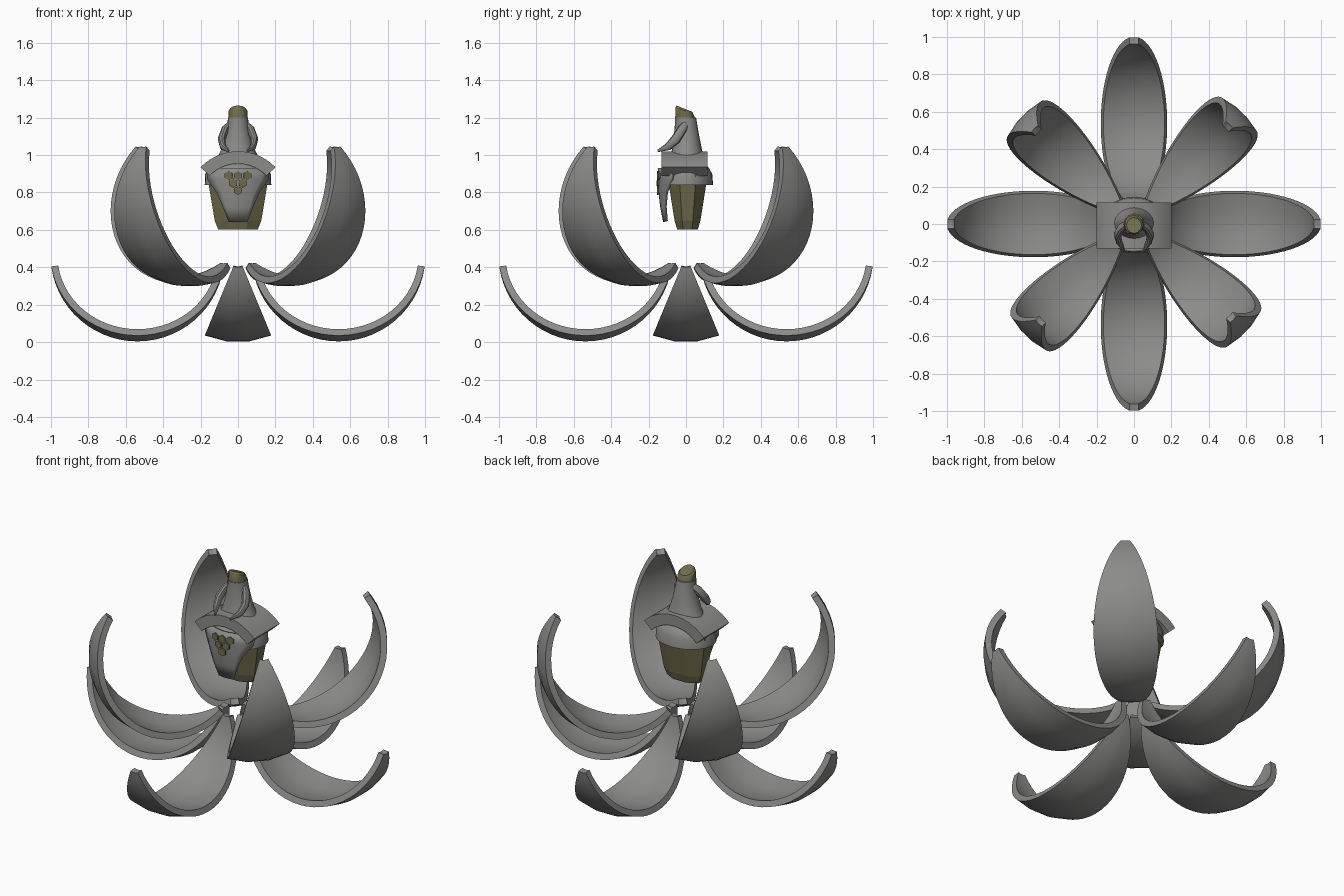
import bpy, bmesh, math
from mathutils import Matrix, Vector

if "Cube" in bpy.data.objects:
    bpy.data.objects.remove(bpy.data.objects["Cube"])


def material(name, rgb):
    m = bpy.data.materials.new(name)
    m.diffuse_color = (*rgb, 1)
    m.use_nodes = True
    m.node_tree.nodes["Principled BSDF"].inputs["Base Color"].default_value = m.diffuse_color
    return m


GREY = material("stone grey", (0.26, 0.26, 0.255))
OLIVE = material("olive glass", (0.165, 0.15, 0.07))


def finish(name, bm, mat, smooth=True):
    bmesh.ops.recalc_face_normals(bm, faces=bm.faces)
    me = bpy.data.meshes.new(name)
    bm.to_mesh(me)
    bm.free()
    me.materials.append(mat)
    ob = bpy.data.objects.new(name, me)
    bpy.context.collection.objects.link(ob)
    if smooth:
        bpy.ops.object.select_all(action='DESELECT')
        ob.select_set(True)
        bpy.context.view_layer.objects.active = ob
        bpy.ops.object.shade_smooth_by_angle(angle=math.radians(35))
    return ob


def stack(name, rings, n, mat, smooth=True, turn=0.0):
    """Closed stack of elliptical rings: (z, centre y, rx, ry, slope along y)."""
    bm = bmesh.new()
    loops = []
    for z, cy, rx, ry, slope in rings:
        loop = []
        for i in range(n):
            a = math.tau * (i + turn) / n
            y = ry * math.sin(a)
            loop.append(bm.verts.new((rx * math.cos(a), cy + y, z + slope * y)))
        loops.append(loop)
    for a, b in zip(loops, loops[1:]):
        for i in range(n):
            j = (i + 1) % n
            bm.faces.new((a[i], a[j], b[j], b[i]))
    bm.faces.new(loops[0])
    bm.faces.new(loops[-1])
    return finish(name, bm, mat, smooth)


def petal(name, radius_out, height, tilt, heading):
    """Slice of a hollow sphere, its poles lying along the petal's length."""
    bm = bmesh.new()
    along, across, cut = 28, 3, math.radians(8)
    half = math.radians(22.5)
    shells = []
    for r in (0.4645, 0.428):
        grid = []
        for i in range(along + 1):
            p = cut + (math.pi - 2 * cut) * i / along
            row = []
            for j in range(across + 1):
                w = -half + 2 * half * j / across
                row.append(bm.verts.new((r * math.cos(p),
                                         r * math.sin(p) * math.sin(w),
                                         -r * math.sin(p) * math.cos(w))))
            grid.append(row)
        shells.append(grid)
    o, n = shells
    for g in shells:
        for i in range(along):
            for j in range(across):
                bm.faces.new((g[i][j], g[i + 1][j], g[i + 1][j + 1], g[i][j + 1]))
    for j in (0, across):
        for i in range(along):
            bm.faces.new((o[i][j], o[i + 1][j], n[i + 1][j], n[i][j]))
    for i in (0, along):
        for j in range(across):
            bm.faces.new((o[i][j], o[i][j + 1], n[i][j + 1], n[i][j]))
    place = (Matrix.Rotation(heading, 4, 'Z')
             @ Matrix.Translation((radius_out, 0, height))
             @ Matrix.Rotation(-tilt, 4, 'Y'))
    bm.transform(place)
    return finish(name, bm, GREY)


# Two whorls of four petals
for k in range(4):
    petal("lower_petal", 0.5375, 0.4645, 0, k * math.pi / 2)
    petal("upper_petal", 0.367, 0.763, math.radians(45),
          math.radians(46.2) + k * math.pi / 2)

# Faceted flask body and slanted neck
stack("flask_body", [(0.603, 0.008, 0.115, 0.06, 0), (0.65, 0.008, 0.135, 0.075, 0),
                     (0.90, 0.008, 0.18, 0.118, 0)], 8, OLIVE, False, 0.5)
stack("flask_neck", [(1.0, 0, 0.06, 0.06, 0), (1.19, -0.003, 0.052, 0.055, 0),
                     (1.237, -0.008, 0.05, 0.048, -0.4),
                     (1.248, -0.008, 0.04, 0.042, -0.4)], 12, OLIVE)

# Skirt around the flask and collar round its neck
stack("collar_skirt", [(0.84, 0, 0.178, 0.145, 0), (0.90, 0, 0.175, 0.14, 0),
                       (0.935, 0, 0.16, 0.12, 0), (0.96, 0, 0.12, 0.09, 0)], 32, GREY)
stack("neck_collar", [(0.99, 0.005, 0.11, 0.09, 0), (1.03, 0.005, 0.09, 0.08, 0),
                      (1.10, 0.003, 0.07, 0.068, 0), (1.17, 0, 0.056, 0.059, 0),
                      (1.20, -0.003, 0.054, 0.057, 0)], 20, GREY)

# Arched shoulder plate running front to back
bm = bmesh.new()
steps, span = 14, math.radians(46)
sections = []
for i in range(steps + 1):
    a = -span + 2 * span * i / steps
    sections.append([bm.verts.new((r * math.sin(a), y, 0.742 + r * math.cos(a)))
                     for r, y in ((0.278, -0.13), (0.278, 0.115),
                                  (0.212, 0.115), (0.212, -0.13))])
for a, b in zip(sections, sections[1:]):
    for j in range(4):
        m = (j + 1) % 4
        bm.faces.new((a[j], a[m], b[m], b[j]))
bm.faces.new(sections[0])
bm.faces.new(sections[-1])
finish("shoulder_plate", bm, GREY)

# Curved bib hanging in front: rows of (z, front y, half width)
BOW = 2.5
bm = bmesh.new()
rows = []
for z, y, w in ((0.93, -0.150, 0.17), (0.87, -0.150, 0.165), (0.80, -0.147, 0.115),
                (0.72, -0.138, 0.08), (0.643, -0.122, 0.05)):
    rows.append([bm.verts.new((w * t / 4, y + BOW * (w * t / 4) ** 2, z))
                 for t in range(-4, 5)])
for a, b in zip(rows, rows[1:]):
    for j in range(8):
        bm.faces.new((a[j], a[j + 1], b[j + 1], b[j]))
if sum(f.normal.y for f in bm.faces) == 0:
    bm.normal_update()
bib = finish("front_bib", bm, GREY)
if bib.data.polygons[0].normal.y > 0:
    bib.data.flip_normals()
solid = bib.modifiers.new("thickness", 'SOLIDIFY')
solid.thickness = 0.02
solid.offset = -1

# Cluster of round studs on the bib
bm = bmesh.new()
for z, xs in ((0.89, (-0.05, 0, 0.05)), (0.85, (-0.026, 0.026)), (0.81, (0,))):
    for x in xs:
        place = (Matrix.Translation((x, -0.1515 + BOW * x * x, z))
                 @ Matrix.Rotation(math.atan(2 * BOW * x), 4, 'Z')
                 @ Matrix.Rotation(math.pi / 2, 4, 'X'))
        bmesh.ops.create_cone(bm, cap_ends=True, segments=6, radius1=0.024,
                              radius2=0.024, depth=0.009, matrix=place)
finish("bib_studs", bm, OLIVE, False)

# Drooping ribbon ends, one each side of the neck
PATH = [(0.035, 0.005, 1.175, 0.016), (0.068, -0.02, 1.14, 0.025),
        (0.088, -0.055, 1.085, 0.026), (0.08, -0.095, 1.045, 0.021),
        (0.05, -0.15, 1.022, 0.006)]
for side in (-1, 1):
    bm = bmesh.new()
    pts = [Vector((side * x, y, z)) for x, y, z, r in PATH]
    loops = []
    for i, p in enumerate(pts):
        t = (pts[min(i + 1, 4)] - pts[max(i - 1, 0)]).normalized()
        u = t.cross(Vector((1, 0, 0))).normalized()
        v = t.cross(u)
        r = PATH[i][3]
        loops.append([bm.verts.new(p + u * r * math.cos(k * math.tau / 10)
                                   + v * r * 0.8 * math.sin(k * math.tau / 10))
                      for k in range(10)])
    for a, b in zip(loops, loops[1:]):
        for k in range(10):
            m = (k + 1) % 10
            bm.faces.new((a[k], a[m], b[m], b[k]))
    bm.faces.new(loops[0])
    bm.faces.new(loops[-1])
    finish("ribbon_end", bm, GREY)
